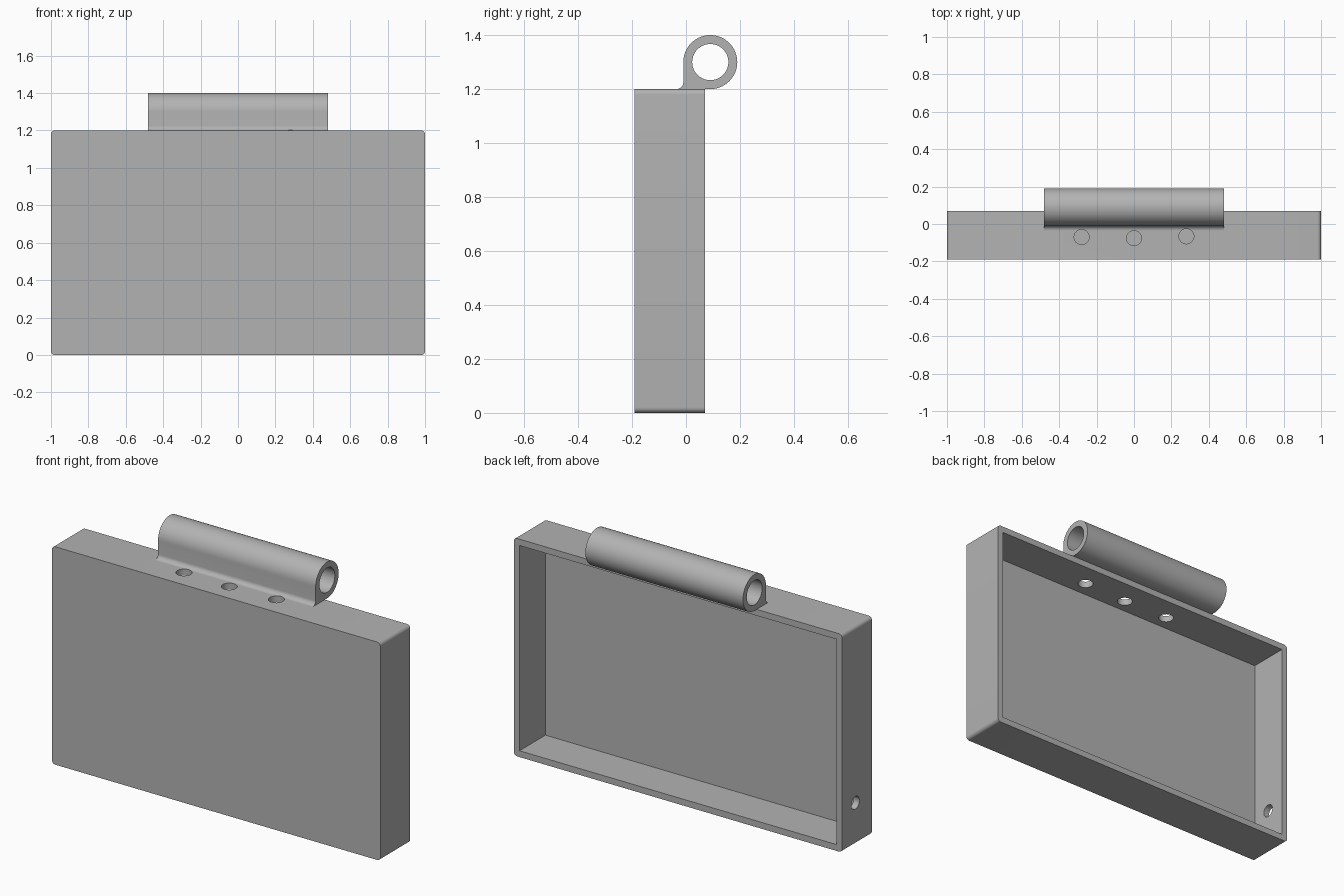
import bpy, bmesh
from math import sin, cos, pi, radians
from mathutils import Matrix, Vector

old = bpy.data.objects.get("Cube")
if old:
    bpy.data.objects.remove(old, do_unlink=True)

GREY = (0.45, 0.45, 0.45, 1)
grey = bpy.data.materials.new("plain grey")
grey.use_nodes = True
grey.diffuse_color = GREY
grey.node_tree.nodes["Principled BSDF"].inputs["Base Color"].default_value = GREY

WIDTH, HEIGHT, WALL = 2.0, 1.2, 0.035
FRONT, BACK, CORNER = -0.19, 0.07, 0.02
TUBE_Y, TUBE_Z, TUBE_R, BORE_R, TUBE_LEN = 0.09, 1.3, 0.1, 0.067, 0.96
FILLET, HOLE_R, SIDE_HOLE_R = 0.025, 0.04, 0.035


def arc(cx, cy, r, start, end, steps):
    """Points along a circular arc, angles in degrees."""
    angles = [radians(start + (end - start) * i / steps) for i in range(steps + 1)]
    return [(cx + r * cos(a), cy + r * sin(a)) for a in angles]


def finish(name, bm):
    bmesh.ops.recalc_face_normals(bm, faces=bm.faces)
    mesh = bpy.data.meshes.new(name)
    bm.to_mesh(mesh)
    bm.free()
    mesh.materials.append(grey)
    obj = bpy.data.objects.new(name, mesh)
    bpy.context.collection.objects.link(obj)
    return obj


def extrude(name, points, direction):
    """Solid made by sweeping a closed 3D outline along a direction."""
    bm = bmesh.new()
    face = bm.faces.new([bm.verts.new(p) for p in points])
    swept = bmesh.ops.extrude_face_region(bm, geom=[face])["geom"]
    verts = [g for g in swept if isinstance(g, bmesh.types.BMVert)]
    bmesh.ops.translate(bm, verts=verts, vec=direction)
    # Keep the closing face of the sweep
    if face.is_valid is False:
        bmesh.ops.holes_fill(bm, edges=bm.edges)
    return finish(name, bm)


def cylinder(name, centre, radius, length, axis, sides=48):
    bm = bmesh.new()
    turn = Vector((0, 0, 1)).rotation_difference(Vector(axis)).to_matrix().to_4x4()
    bmesh.ops.create_cone(bm, cap_ends=True, segments=sides, radius1=radius,
                          radius2=radius, depth=length,
                          matrix=Matrix.Translation(centre) @ turn)
    return finish(name, bm)


def cut(obj, cutters):
    bpy.context.view_layer.objects.active = obj
    for cutter in cutters:
        mod = obj.modifiers.new("cut", 'BOOLEAN')
        mod.operation, mod.solver, mod.object = 'DIFFERENCE', 'EXACT', cutter
        bpy.ops.object.modifier_apply(modifier=mod.name)


def smooth(obj):
    bpy.ops.object.select_all(action='DESELECT')
    obj.select_set(True)
    bpy.context.view_layer.objects.active = obj
    bpy.ops.object.shade_smooth_by_angle(angle=radians(30))


# Housing: rounded rectangle swept from front to back
hx, c = WIDTH / 2 - CORNER, CORNER
outline = (arc(hx, HEIGHT - c, c, 0, 90, 8) + arc(-hx, HEIGHT - c, c, 90, 180, 8)
           + arc(-hx, c, c, 180, 270, 8) + arc(hx, c, c, 270, 360, 8))
housing = extrude("housing", [(x, FRONT, z) for x, z in outline], (0, BACK - FRONT, 0))

# Clip: tube on a foot with a small fillet in front
leg_y = TUBE_Y - TUBE_R
profile = (arc(leg_y - FILLET, HEIGHT + FILLET, FILLET, 270, 360, 8)
           + arc(TUBE_Y, TUBE_Z, TUBE_R, 180, -90, 48))
clip = extrude("clip_tube", [(-TUBE_LEN / 2, y, z) for y, z in profile], (TUBE_LEN, 0, 0))

# Cutters: rear cavity, bore, three top holes, one side hole
ix = WIDTH / 2 - WALL
cavity = extrude("cavity_cutter",
                 [(x, FRONT + WALL, z) for x, z in
                  ((-ix, WALL), (ix, WALL), (ix, HEIGHT - WALL), (-ix, HEIGHT - WALL))],
                 (0, 0.4, 0))
bore = cylinder("bore_cutter", (0, TUBE_Y, TUBE_Z), BORE_R, 1.2, (1, 0, 0), 64)
top_holes = [cylinder("top_hole_cutter", (x, y, HEIGHT), HOLE_R, 0.2, (0, 0, 1))
             for x, y in ((-0.28, -0.07), (0, -0.076), (0.28, -0.066))]
side_hole = cylinder("side_hole_cutter", (-WIDTH / 2, -0.045, 0.23), SIDE_HOLE_R, 0.2, (1, 0, 0))

cut(housing, [cavity, side_hole] + top_holes)
cut(clip, [bore] + top_holes)
for cutter in [cavity, bore, side_hole] + top_holes:
    bpy.data.objects.remove(cutter, do_unlink=True)

smooth(housing)
smooth(clip)
